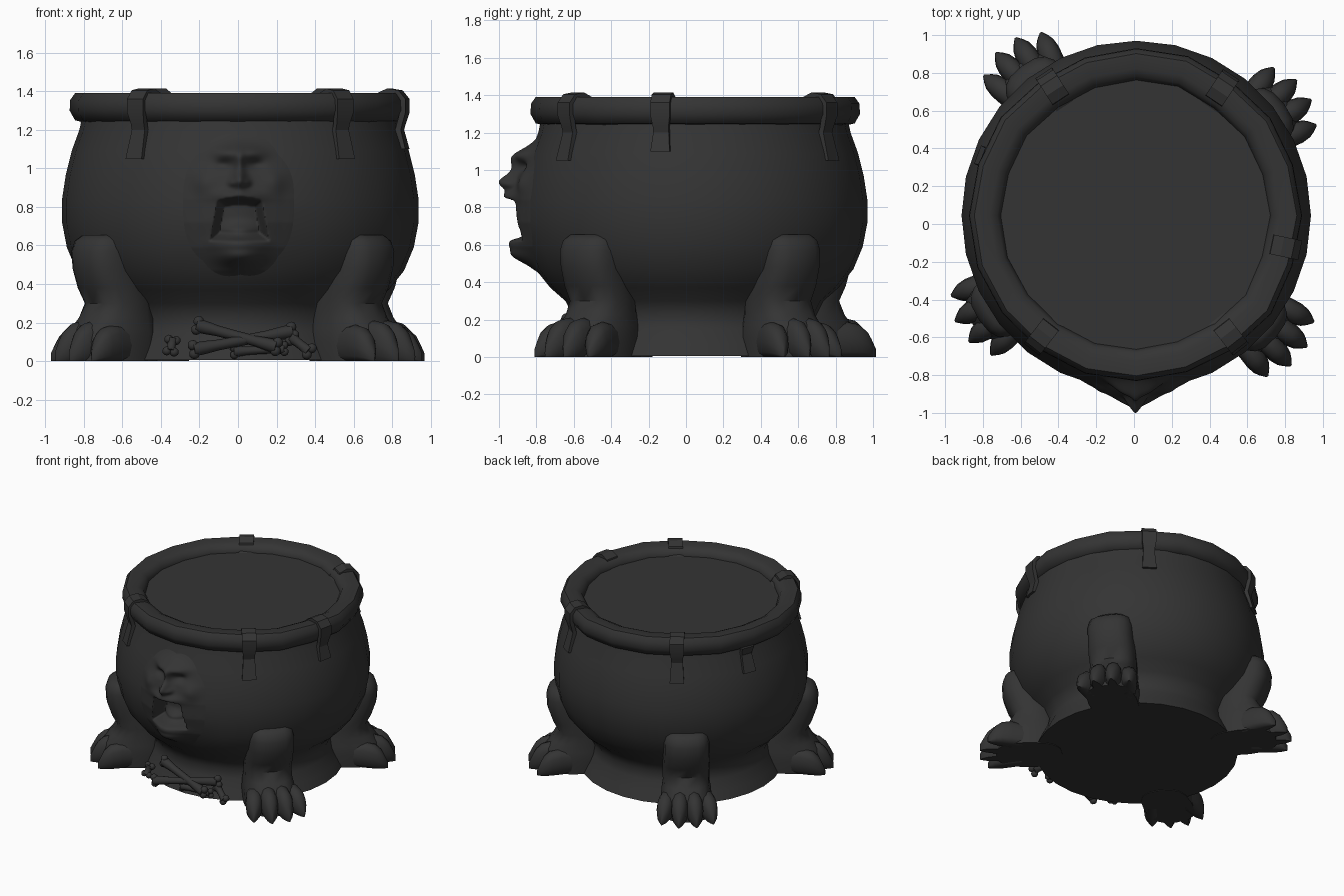
import bpy, bmesh, math, random
from mathutils import Vector, Matrix

if "Cube" in bpy.data.objects:
    bpy.data.objects.remove(bpy.data.objects["Cube"])

random.seed(4)
CX, CY = 0.012, 0.045          # pot axis
TAU = 2 * math.pi

iron = bpy.data.materials.new("dark iron")
iron.diffuse_color = (0.034, 0.034, 0.034, 1)
iron.use_nodes = True
iron.node_tree.nodes["Principled BSDF"].inputs["Base Color"].default_value = iron.diffuse_color


def finish(bm, name, angle=50):
    bmesh.ops.recalc_face_normals(bm, faces=bm.faces)
    me = bpy.data.meshes.new(name)
    bm.to_mesh(me)
    bm.free()
    ob = bpy.data.objects.new(name, me)
    bpy.context.collection.objects.link(ob)
    me.materials.append(iron)
    if angle:
        bpy.ops.object.select_all(action='DESELECT')
        ob.select_set(True)
        bpy.context.view_layer.objects.active = ob
        bpy.ops.object.shade_smooth_by_angle(angle=math.radians(angle))
    return ob


def loft(bm, rings, cap_start=True, cap_end=True):
    vs = [[bm.verts.new(p) for p in r] for r in rings]
    n = len(vs[0])
    for a, b in zip(vs, vs[1:]):
        for i in range(n):
            j = (i + 1) % n
            bm.faces.new((a[i], a[j], b[j], b[i]))
    if cap_start:
        bm.faces.new(vs[0])
    if cap_end:
        bm.faces.new(vs[-1])


def lathe(bm, profile, n, wobble=0.0, caps=(False, False)):
    off = [random.uniform(-wobble, wobble) for _ in range(n)]
    loft(bm, [[(CX + (r + off[i]) * math.cos(TAU * i / n), CY + (r + off[i]) * math.sin(TAU * i / n), z)
               for i in range(n)] for r, z in profile], *caps)


# Pot body with a flared foot ring
BODY = [(.735, .005), (.705, .07), (.665, .15), (.65, .22), (.69, .30), (.77, .37), (.85, .47), (.90, .59),
        (.925, .72), (.925, .84), (.905, .97), (.875, 1.09), (.835, 1.2), (.82, 1.27)]


def body_r(z):
    for (r0, z0), (r1, z1) in zip(BODY, BODY[1:]):
        if z <= z1:
            return r0 + (r1 - r0) * (z - z0) / (z1 - z0)
    return BODY[-1][0]


bm = bmesh.new()
lathe(bm, BODY, 28, caps=(True, False))
# opening behind the mouth
hole = []
for f in bm.faces:
    c = f.calc_center_median()
    if c.y < 0 and abs(c.x) < .13 and .6 < c.z < .88:
        hole.append(f)
bmesh.ops.delete(bm, geom=hole, context='FACES')
finish(bm, "pot_body")

# Thick hammered rim
bm = bmesh.new()
lathe(bm, [(.71, 1.29), (.71, 1.335), (.728, 1.37), (.77, 1.39), (.85, 1.39), (.875, 1.355),
           (.878, 1.30), (.85, 1.25), (.81, 1.24)], 20, wobble=.01)
finish(bm, "rim")

# Liquid surface
bm = bmesh.new()
lathe(bm, [(.725, 1.29), (.725, 1.328)], 40, caps=(True, True))
finish(bm, "liquid")


# Metal straps folded over the rim
def strap(name, deg, path, width=.10):
    bm = bmesh.new()
    a = math.radians(deg)
    d, s = Vector((math.cos(a), math.sin(a), 0)), Vector((-math.sin(a), math.cos(a), 0))
    rows = []
    for r, z in path:
        inn, out = d * (r - .03), d * r
        base = Vector((CX, CY, z))
        top = 1.37 < z and r < .86
        lo = base + (Vector((0, 0, -.035)) + d * r if top else inn)
        w = width / 2 * (.85 if 1.15 < z < 1.25 else 1.05)
        rows.append([base + out - s * w, base + out + s * w, lo + s * w, lo - s * w])
    loft(bm, rows)
    finish(bm, name, 25)


for i, (deg, low) in enumerate([(-52, 1.05), (-128, 1.05), (-12, 1.10), (56, 1.05), (123, 1.05)]):
    strap(f"strap_{i + 1}", deg, [(.722, 1.33), (.735, 1.39), (.79, 1.415), (.85, 1.405), (.887, 1.36), (.887, 1.29),
                                 (.868, 1.23), (.86, 1.20), (body_r(low) + .015, low)])
strap("broken_strap", 159, [(.875, 1.26), (.855, 1.20), (.90, 1.07)])


# Paw legs: lofted shin and foot, four blunt clawed toes
SHIN = [(0, .55, 1.03, .18), (.10, .55, 1.03, .185), (.17, .56, 1.0, .18), (.225, .575, .95, .17), (.30, .60, .905, .17),
        (.38, .63, .95, .172), (.48, .66, .985, .168), (.57, .69, .99, .168), (.625, .71, .97, .155), (.655, .75, .93, .12)]
TOE = [(0, .06, .20), (.09, .064, .21), (.16, .06, .195), (.205, .048, .155), (.23, .032, .11), (.26, .006, .05)]


def sq(v, e):
    return math.copysign(abs(v) ** e, v)


def leg(name, deg, tip):
    bm = bmesh.new()
    rings = []
    for z, r0, r1, w in SHIN:
        m, h = (r0 + r1) / 2, (r1 - r0) / 2
        rings.append([(m + h * sq(math.cos(TAU * k / 16), .75), w * sq(math.sin(TAU * k / 16), .75), z)
                      for k in range(16)])
    loft(bm, rings)
    for lat, ang, back in ((-.122, -15, .05), (-.043, -5, 0), (.043, 5, 0), (.122, 15, .05)):
        a = math.radians(ang)
        d, s = Vector((math.cos(a), math.sin(a), 0)), Vector((-math.sin(a), math.cos(a), 0))
        o = Vector((tip - .25 - back, lat, 0))
        k_h = .9 if back else 1
        loft(bm, [[o + d * t + s * w * sq(math.cos(TAU * k / 12), .85)
                   + Vector((0, 0, k_h * h * max(0, .45 + .55 * sq(math.sin(TAU * k / 12), .85)))) for k in range(12)]
                  for t, w, h in TOE])
    bm.transform(Matrix.Translation((0, CY, 0)) @ Matrix.Rotation(math.radians(deg), 4, 'Z'))
    finish(bm, name, 55)


leg("back_right_leg", 36.5, 1.11)
leg("back_left_leg", 127, 1.12)
leg("front_left_leg", 214, 1.09)
leg("front_right_leg", -40.5, 1.14)


# Screaming face: relief grid on the front of the pot
def mouth_depth(x, z):
    half = .095 + .035 * (.83 - z) / .19          # wider at the bottom
    d = max(abs(x) - half, z - .832 + x * x * 1.5, .645 - z) / .02
    return min(1, max(0, .5 - d * .5))


def bump(x, z, cx, cz, sx, sz):
    return math.exp(-((x - cx) / sx) ** 2 - ((z - cz) / sz) ** 2)


def relief(x, z):
    ax = abs(x)
    h = .06 * bump(x, z, 0, .79, .18, .30)                       # face mass
    h += .02 * bump(ax, z, .09, 1.085, .07, .03)                 # brows
    h += .06 * bump(x, z, 0, 1.09, .11, .06)                     # forehead
    h -= .025 * bump(ax, z, .085, 1.02, .045, .028)              # eye sockets
    h += .025 * bump(ax, z, .19, .93, .07, .06)                  # cheekbones
    h += .08 * bump(x, z, 0, .935, .034, .045) + .035 * bump(x, z, 0, 1.02, .025, .07)  # nose
    h += .025 * bump(ax, z, .04, .925, .02, .02)                 # nostrils
    h += .035 * bump(x, z, 0, .86, .11, .03)                     # upper lip
    h += .03 * bump(x, z, 0, .61, .12, .03)                      # lower lip
    h += .075 * bump(x, z, 0, .535, .12, .06)                    # chin
    h -= mouth_depth(x, z) * (.14 - .07 * bump(x, z, 0, .67, .1, .04))
    # fade into the pot inside a rounded oval
    e = ((ax / .32) ** 2.4 + (abs(z - .81) / .41) ** 2.4) ** (1 / 2.4)
    t = min(1, max(0, (1 - e) / .42))
    t = t * t * (3 - 2 * t)
    return h * t - .012 * (1 - t) ** 4


bm = bmesh.new()
NX, NZ = 80, 104
grid = []
for j in range(NZ + 1):
    z = .40 + .82 * j / NZ
    row = []
    for i in range(NX + 1):
        x = -.33 + .66 * i / NX
        y = CY - math.sqrt(body_r(z) ** 2 - x * x) - relief(x, z)
        row.append(bm.verts.new((x + .008, y, z)))
    grid.append(row)
for a, b in zip(grid, grid[1:]):
    for i in range(NX):
        bm.faces.new((a[i], a[i + 1], b[i + 1], b[i]))
face = finish(bm, "face_relief", 80)
if sum(p.normal.y for p in face.data.polygons) > 0:
    face.data.flip_normals()


# Bones piled under the face
def bone(name, p, q, r=.022):
    p, q = Vector(p), Vector(q)
    d = q - p
    rot = d.to_track_quat('Z', 'Y').to_matrix()
    bm = bmesh.new()
    prof = [(0, 1.3), (.12, 1.2), (.25, 1), (.5, .95), (.75, 1), (.88, 1.2), (1, 1.3)]
    loft(bm, [[p + rot @ Vector((r * k * math.cos(TAU * i / 8), r * k * math.sin(TAU * i / 8), t * d.length))
               for i in range(8)] for t, k in prof])
    side = d.cross(Vector((0, 1, 0))).normalized() * r * .8
    for end in (p, q):                                           # twin knuckles
        for s in (-1, 1):
            bmesh.ops.create_icosphere(bm, subdivisions=2, radius=r, matrix=Matrix.Translation(end + side * s))
    finish(bm, name, 60)


bone("crossed_bone_1", (-.21, -.64, .185), (.20, -.72, .075), .028)
bone("crossed_bone_2", (-.23, -.73, .06), (.28, -.65, .155), .028)
bone("flat_bone", (-.02, -.68, .05), (.24, -.69, .065), .022)
bone("right_bone", (.28, -.66, .12), (.37, -.70, .05), .026)
bone("left_bone", (-.34, -.63, .11), (-.35, -.66, .05), .024)
